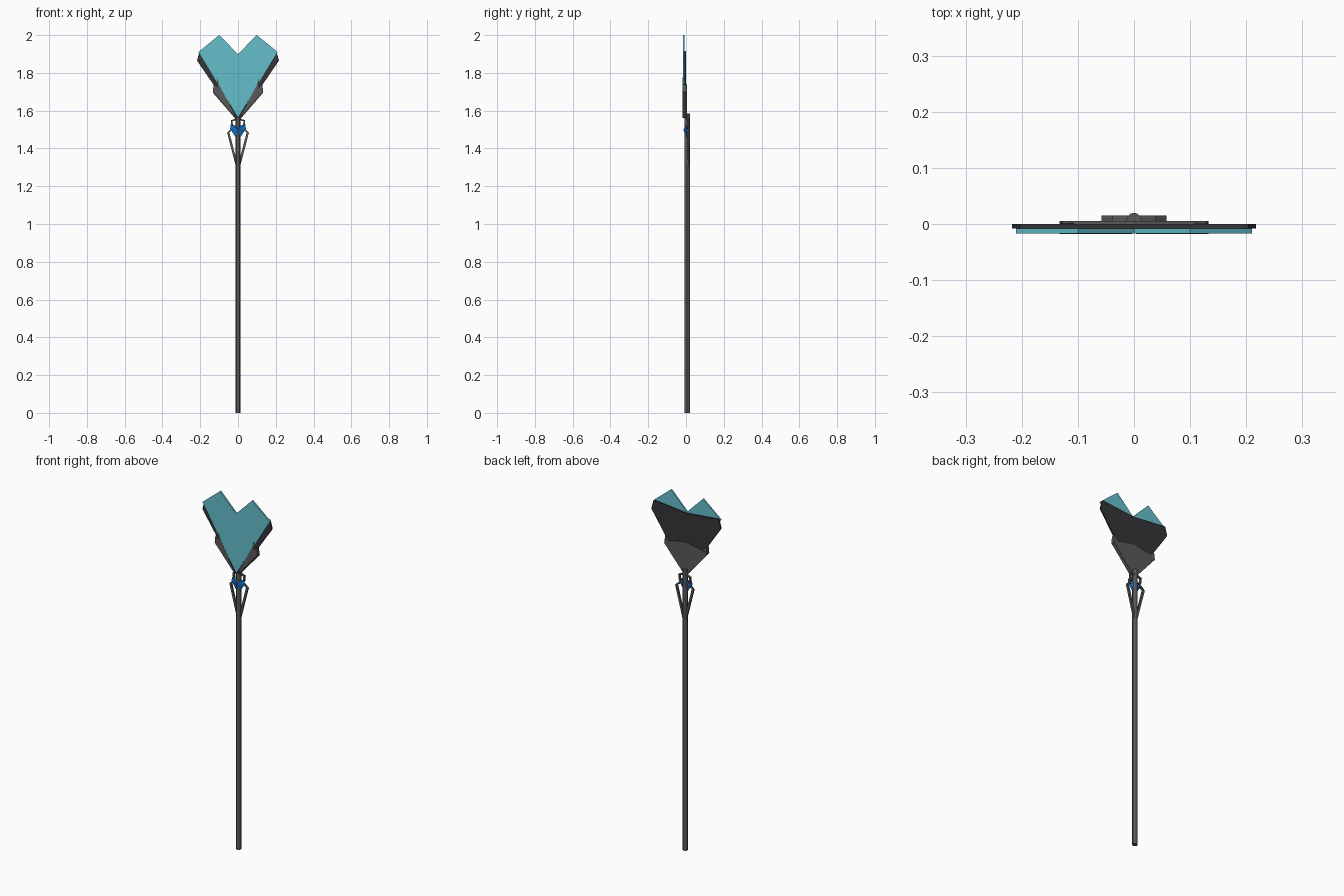
import bpy, bmesh
from mathutils import Vector

if "Cube" in bpy.data.objects:
    bpy.data.objects.remove(bpy.data.objects["Cube"])


def material(name, rgb):
    m = bpy.data.materials.new(name)
    m.diffuse_color = (*rgb, 1)
    m.use_nodes = True
    m.node_tree.nodes["Principled BSDF"].inputs["Base Color"].default_value = m.diffuse_color
    return m


TEAL = material("teal", (0.13, 0.52, 0.60))
BLUE = material("blue", (0.01, 0.17, 0.60))
DARK = material("dark_grey", (0.035, 0.035, 0.04))
GREY = material("mid_grey", (0.10, 0.10, 0.105))


def finish(bm, name, mat):
    bmesh.ops.recalc_face_normals(bm, faces=bm.faces[:])
    me = bpy.data.meshes.new(name)
    bm.to_mesh(me)
    bm.free()
    ob = bpy.data.objects.new(name, me)
    bpy.context.collection.objects.link(ob)
    me.materials.append(mat)
    return ob


def plate(name, half, y0, y1, mat):
    """Flat plate from a right-hand (x, z) outline, mirrored to the left."""
    bm = bmesh.new()
    for s in (1, -1):
        f = bm.faces.new([bm.verts.new((s * x, y0, z)) for x, z in half])
        r = bmesh.ops.extrude_face_region(bm, geom=[f], use_keep_orig=True)
        vs = [g for g in r["geom"] if isinstance(g, bmesh.types.BMVert)]
        bmesh.ops.translate(bm, verts=vs, vec=(0, y1 - y0, 0))
    return finish(bm, name, mat)


def bent_bar(name, path, width, y0, y1, mat):
    """Square bar along an (x, z) path, mirrored to the left."""
    bm = bmesh.new()
    pts = [Vector(p) for p in path]
    for s in (1, -1):
        rings = []
        for i, p in enumerate(pts):
            d = (pts[min(i + 1, len(pts) - 1)] - pts[max(i - 1, 0)]).normalized()
            n = Vector((d.y, -d.x)) * width / 2
            a, b = p + n, p - n
            rings.append([bm.verts.new((s * q.x, y, q.y))
                          for q, y in ((a, y0), (b, y0), (b, y1), (a, y1))])
        for r, t in zip(rings, rings[1:]):
            for k in range(4):
                bm.faces.new((r[k], r[(k + 1) % 4], t[(k + 1) % 4], t[k]))
        bm.faces.new(rings[0])
        bm.faces.new(rings[-1])
    return finish(bm, name, mat)


# Pole
bpy.ops.mesh.primitive_cylinder_add(vertices=12, radius=0.0135, depth=1.585,
                                    location=(0, 0.0065, 0.7925))
pole = bpy.context.object
pole.name = "pole"
pole.data.materials.append(GREY)
bpy.ops.object.shade_smooth_by_angle()

# Layered blade head, front to back
plate("front_blade", [(0, 1.562), (0.21, 1.91), (0.10, 2.0), (0, 1.90)],
      -0.017, -0.008, TEAL)
plate("dark_backing", [(0, 1.56), (0.012, 1.565), (0.217, 1.865),
                       (0.203, 1.915), (0, 1.895)], -0.008, 0.0, DARK)
plate("rear_guard", [(0, 1.55), (0.012, 1.555), (0.133, 1.695),
                     (0.128, 1.71), (0, 1.735)], 0.0, 0.005, GREY)

# Side spikes gripping the blade edge
plate("side_spike", [(0.004, 1.56), (0.133, 1.70), (0.129, 1.74),
                     (0.112, 1.725), (0.11, 1.775), (0.10, 1.735)],
      -0.0175, -0.0165, GREY)
plate("spike_edge", [(0.012, 1.56), (0.133, 1.70), (0.129, 1.74), (0.112, 1.72)],
      -0.0165, 0.002, GREY)

# Gem setting arms
bent_bar("lower_arm", [(0.004, 1.30), (0.052, 1.485), (0.032, 1.50)],
         0.012, 0.005, 0.015, GREY)
bent_bar("upper_claw", [(0.004, 1.556), (0.034, 1.546), (0.029, 1.512)],
         0.010, 0.005, 0.015, GREY)

# Faceted gem: outline joined to a raised front point and a rear point
bm = bmesh.new()
right = [(0.014, 1.52), (0.038, 1.528), (0.042, 1.505)]
outline = [(0, 1.535)] + right + [(0, 1.44)] + [(-x, z) for x, z in right[::-1]]
rim = [bm.verts.new((x, 0.002, z)) for x, z in outline]
for y in (-0.013, 0.014):
    tip = bm.verts.new((0, y, 1.50))
    for i, v in enumerate(rim):
        bm.faces.new((v, rim[(i + 1) % len(rim)], tip))
finish(bm, "gem", BLUE)
